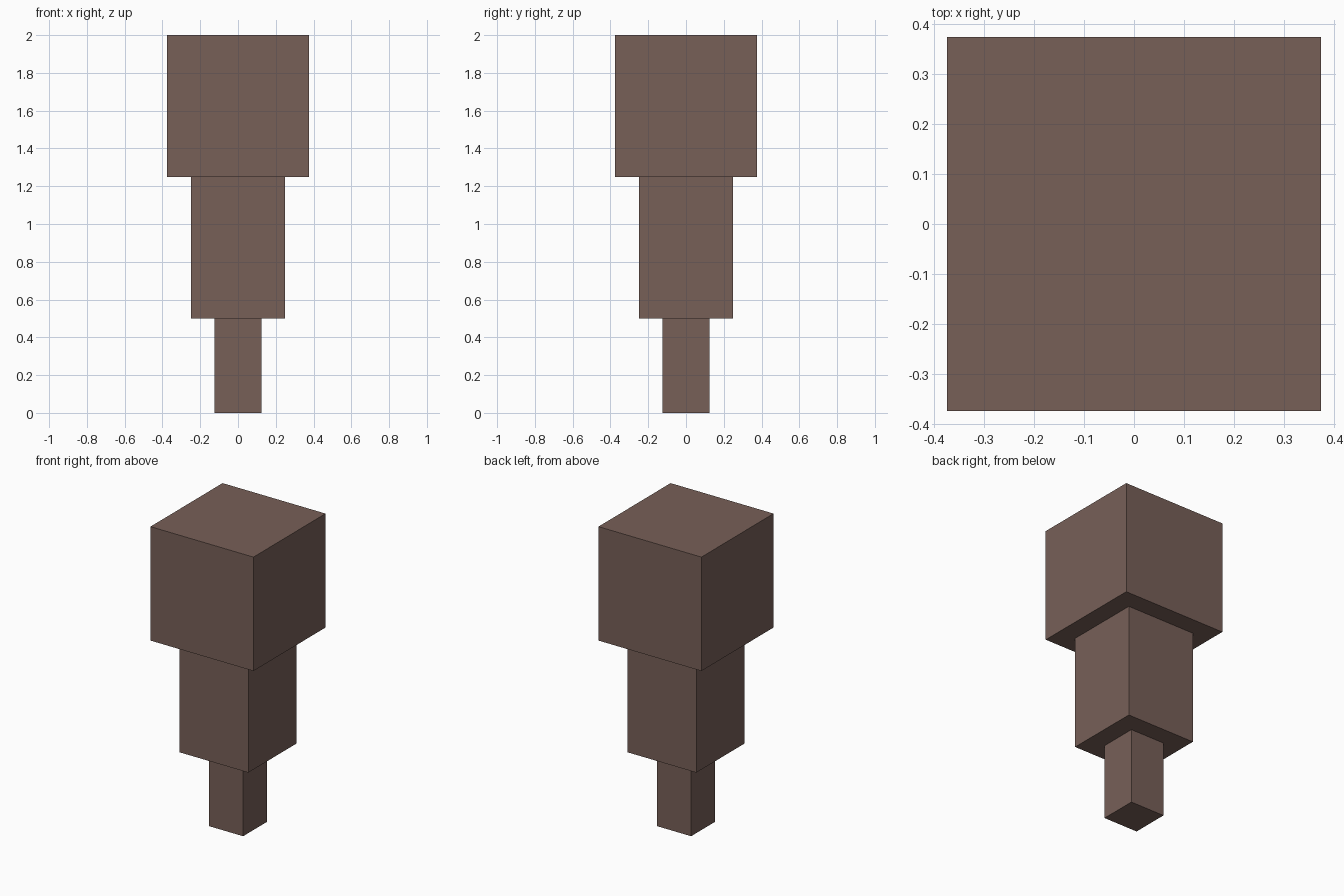
import bpy

if "Cube" in bpy.data.objects:
    bpy.data.objects.remove(bpy.data.objects["Cube"])

# Single flat colour
brown = bpy.data.materials.new("dull_brown")
brown.diffuse_color = (0.185, 0.116, 0.097, 1.0)
brown.use_nodes = True
brown.node_tree.nodes["Principled BSDF"].inputs["Base Color"].default_value = brown.diffuse_color


def block(name, width, bottom, top):
    """Square block centred on the vertical axis."""
    bpy.ops.mesh.primitive_cube_add(size=1, location=(0, 0, (bottom + top) / 2))
    obj = bpy.context.object
    obj.name = name
    obj.scale = (width, width, top - bottom)
    bpy.ops.object.transform_apply(location=False, rotation=False, scale=True)
    obj.data.materials.append(brown)


# Three stacked blocks, widening upwards
block("lower_tip", 0.25, 0.0, 0.5)
block("middle_block", 0.5, 0.5, 1.25)
block("upper_block", 0.75, 1.25, 2.0)
